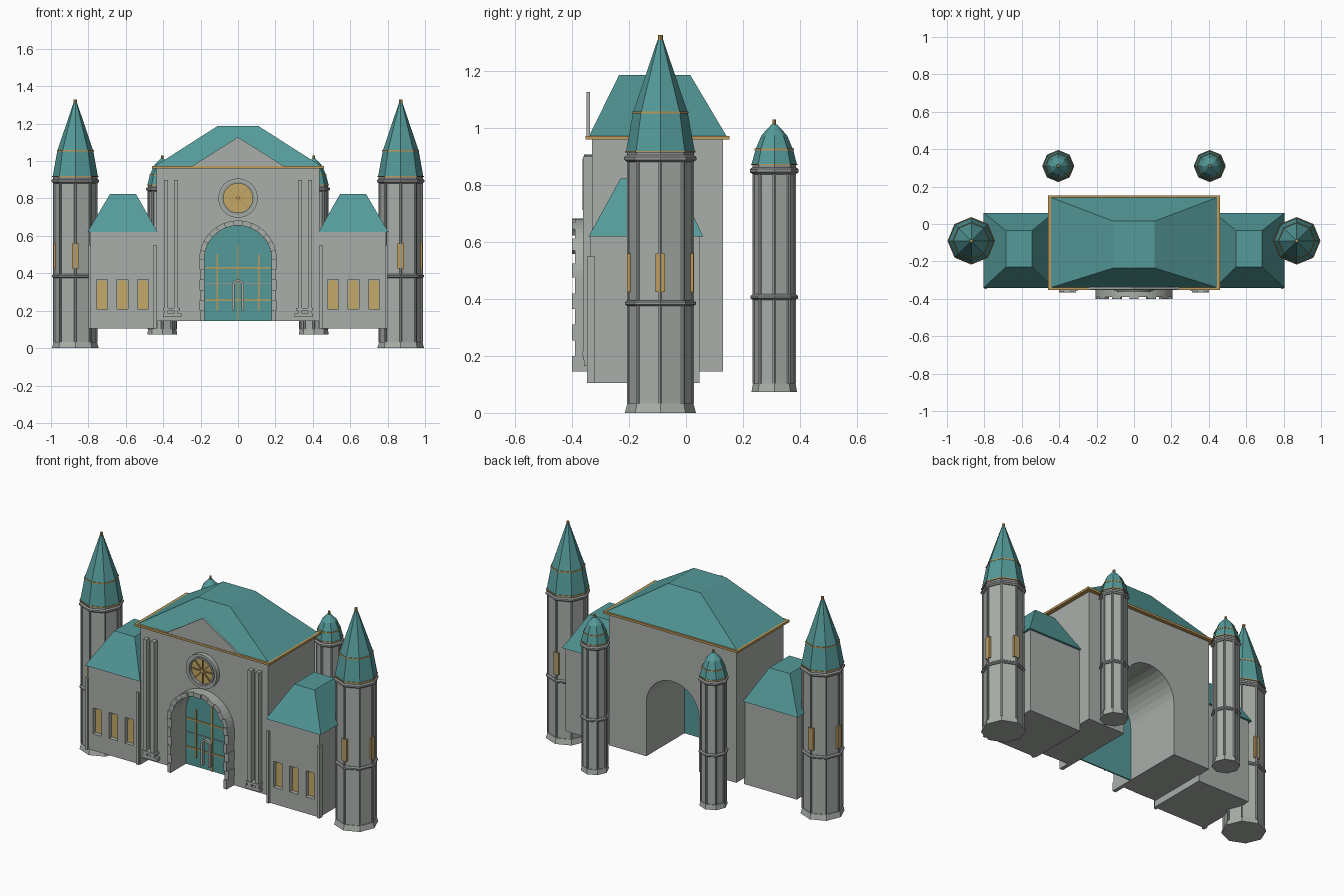
import bpy, bmesh, math
from math import sin, cos, pi

cube = bpy.data.objects.get("Cube")
if cube:
    bpy.data.objects.remove(cube, do_unlink=True)


def material(name, rgb):
    m = bpy.data.materials.new(name)
    m.use_nodes = True
    m.diffuse_color = (*rgb, 1)
    m.node_tree.nodes["Principled BSDF"].inputs["Base Color"].default_value = (*rgb, 1)
    return m


STONE = material("grey stone", (0.40, 0.43, 0.40))
TRIM = material("trim stone", (0.30, 0.32, 0.31))
TEAL = material("teal roof", (0.09, 0.32, 0.32))
GOLD = material("gold trim", (0.52, 0.33, 0.10))
GLASS = material("amber glass", (0.55, 0.40, 0.14))


def finish(name, bm, mat):
    bmesh.ops.recalc_face_normals(bm, faces=bm.faces)
    me = bpy.data.meshes.new(name)
    bm.to_mesh(me)
    bm.free()
    me.materials.append(mat)
    ob = bpy.data.objects.new(name, me)
    bpy.context.collection.objects.link(ob)
    return ob


def loft(name, rings, mat):
    """Skin a stack of equal-length loops and cap both ends."""
    bm = bmesh.new()
    loops = [[bm.verts.new(p) for p in ring] for ring in rings]
    n = len(loops[0])
    for a, b in zip(loops, loops[1:]):
        for i in range(n):
            j = (i + 1) % n
            bm.faces.new((a[i], a[j], b[j], b[i]))
    bm.faces.new(loops[0])
    bm.faces.new(loops[-1])
    return finish(name, bm, mat)


def prism(name, pts, y0, y1, mat):
    """Extrude an outline in the xz plane along y."""
    return loft(name, [[(x, y, z) for x, z in pts] for y in (y0, y1)], mat)


def rect(x0, x1, y0, y1, z):
    return [(x0, y0, z), (x1, y0, z), (x1, y1, z), (x0, y1, z)]


def box(name, x0, x1, y0, y1, z0, z1, mat):
    return loft(name, [rect(x0, x1, y0, y1, z0), rect(x0, x1, y0, y1, z1)], mat)


def lathe(name, cx, cy, profile, mat, n=8):
    return loft(name, [[(cx + r * cos(2 * pi * i / n), cy + r * sin(2 * pi * i / n), z)
                        for i in range(n)] for r, z in profile], mat)


def arch(cx, r, z0, zs, n=16):
    """Round-headed outline from the left foot over to the right foot."""
    head = [(cx - r * cos(pi * i / n), zs + r * sin(pi * i / n)) for i in range(n + 1)]
    return [(cx - r, z0)] + head + [(cx + r, z0)]


def disc(name, r, z, y0, y1, mat, n=32):
    return prism(name, [(r * cos(2 * pi * i / n), z + r * sin(2 * pi * i / n))
                        for i in range(n)], y0, y1, mat)


def voussoir(name, r0, r1, a0, a1, zc, y0, y1, mat, cx=0):
    pts = [(cx + r * cos(a), zc + r * sin(a)) for r, a in
           ((r0, a0), (r1, a0), (r1, (a0 + a1) / 2), (r1, a1), (r0, a1), (r0, (a0 + a1) / 2))]
    return prism(name, pts, y0, y1, mat)


# Main hall with an open passage through it
BASE, SPRING, R = 0.145, 0.475, 0.18
prism("hall", [(-0.435, BASE), (-0.435, 0.96), (0.435, 0.96), (0.435, BASE)]
      + arch(0, R, BASE, SPRING)[::-1], -0.33, 0.13, STONE)
box("hall_cornice", -0.46, 0.46, -0.353, 0.153, 0.96, 0.973, GOLD)
loft("hall_roof", [rect(-0.445, 0.445, -0.34, 0.142, 0.973),
                   rect(-0.11, 0.11, -0.235, 0.015, 1.187)], TEAL)
prism("pediment", [(-0.245, 0.973), (0, 1.128), (0.245, 0.973)], -0.35, -0.338, STONE)

# Gate and its glazing bars
prism("gate", arch(0, R, BASE, SPRING), -0.25, -0.242, TEAL)
for z in (0.255, 0.43):
    box("gate_rail", -0.175, 0.175, -0.256, -0.25, z - 0.004, z + 0.004, GOLD)
for x, z0, z1 in ((-0.11, 0.2, 0.5), (0, BASE, 0.55), (0.11, 0.2, 0.5)):
    box("gate_bar", x - 0.004, x + 0.004, -0.256, -0.25, z0, z1, GOLD)
box("gate_seam", -0.175, 0.175, -0.254, -0.25, 0.344, 0.348, TRIM)
prism("gate_niche", arch(0, 0.032, 0.2, 0.335, 8)
      + arch(0, 0.02, 0.2, 0.335, 8)[::-1], -0.32, -0.30, STONE)

# Stone surround of the gate: voussoirs above, jamb blocks below
N = 13
for i in range(N):
    front = -0.40 if i % 2 == 0 else -0.39
    voussoir("arch_stone", R, 0.207, pi * i / N, pi * (i + 1) / N, SPRING, front, -0.33, STONE)
for s in (-1, 1):
    for i in range(6):
        z0 = BASE + i * 0.055
        front = -0.39 if i % 2 else -0.40
        x0, x1 = sorted((s * R, s * (0.207 if i % 2 else 0.203)))
        box("jamb_stone", x0, x1, front, -0.33, z0, z0 + 0.055, STONE)

# Rose window
for i in range(24):
    voussoir("rose_frame", 0.08, 0.105, pi * i / 12, pi * (i + 1) / 12, 0.802, -0.358, -0.33, STONE)
    voussoir("rose_inner_frame", 0.078, 0.09, pi * i / 12, pi * (i + 1) / 12, 0.802,
             -0.364, -0.33, TRIM)
disc("rose_glass", 0.08, 0.802, -0.342, -0.33, GLASS)
for i in range(4):
    a = pi * i / 4
    dx, dz = 0.078 * cos(a), 0.078 * sin(a)
    ox, oz = -0.003 * sin(a), 0.003 * cos(a)
    prism("rose_spoke", [(-dx - ox, 0.802 - dz - oz), (dx - ox, 0.802 + dz - oz),
                         (dx + ox, 0.802 + dz + oz), (-dx + ox, 0.802 - dz + oz)],
          -0.349, -0.342, GOLD)
disc("rose_hub", 0.01, 0.802, -0.352, -0.342, GOLD, 12)


def tower(label, cx, cy, r, z0, band, top, flare, foot):
    """Octagonal shaft with foot, corner ribs, middle band and head moulding."""
    lathe(label + "_foot", cx, cy, [(flare, z0), (r + 0.004, z0 + foot)], STONE)
    lathe(label + "_shaft", cx, cy, [(r, z0 + foot), (r, top)], STONE)
    for i in range(8):
        a = pi * i / 4
        lathe(label + "_rib", cx + r * cos(a), cy + r * sin(a),
              [(0.007, z0 + foot), (0.007, top)], TRIM, 6)
    lathe(label + "_band", cx, cy, [(r + 0.004, band - 0.01), (r + 0.013, band - 0.004),
                                    (r + 0.013, band + 0.004), (r + 0.004, band + 0.01)], TRIM)
    lathe(label + "_head", cx, cy, [(r + 0.004, top - 0.012), (r + 0.015, top - 0.004),
                                    (r + 0.015, top + 0.006), (r + 0.006, top + 0.012),
                                    (r + 0.006, top + 0.024)], TRIM)


for s in (-1, 1):
    # Wing with recessed round-headed windows
    x0, x1 = sorted((s * 0.43, s * 0.79))
    wing = box("wing", x0, x1, -0.335, 0.047, 0.105, 0.62, STONE)
    for k, wx in enumerate((0.507, 0.617, 0.727)):
        wx *= s
        cutter = box("window_cutter", wx - 0.029, wx + 0.029, -0.4, -0.305, 0.208, 0.368, STONE)
        cutter.hide_render = True
        cutter.hide_set(True)
        mod = wing.modifiers.new("window_recess", "BOOLEAN")
        mod.operation, mod.object, mod.solver = "DIFFERENCE", cutter, "EXACT"
        prism("wing_window", arch(wx, 0.027, 0.21, 0.338, 8), -0.313, -0.304, GLASS)
    for a, b in ((0.437, 0.452), (0.785, 0.8)):
        a, b = sorted((s * a, s * b))
        box("wing_pilaster", a, b, -0.348, -0.32, 0.105, 0.55, STONE)
    r0, r1 = sorted((s * 0.43, s * 0.805))
    t0, t1 = sorted((s * 0.545, s * 0.685))
    loft("wing_roof", [rect(r0, r1, -0.342, 0.06, 0.62),
                       rect(t0, t1, -0.23, -0.035, 0.823)], TEAL)

    # Paired pilasters on the hall front
    for a, b in ((0.32, 0.343), (0.373, 0.395)):
        a, b = sorted((s * a, s * b))
        box("hall_pilaster", a, b, -0.362, -0.33, 0.185, 0.9, STONE)
    a, b = sorted((s * 0.303, s * 0.4))
    box("pilaster_base", a, b, -0.358, -0.33, 0.165, 0.185, STONE)
    a, b = sorted((s * 0.31, s * 0.4))
    box("pilaster_step", a, b, -0.366, -0.33, 0.2, 0.215, STONE)

    # Tall outer tower
    cx, cy = s * 0.87, -0.09
    tower("tall_tower", cx, cy, 0.112, 0, 0.385, 0.893, 0.125, 0.033)
    for hx, hy in ((0.117, 0.017), (0.017, 0.117)):
        box("tower_slit", cx - hx, cx + hx, cy - hy, cy + hy, 0.425, 0.56, GOLD)
    lathe("tall_spire", cx, cy, [(0.121, 0.917), (0.096, 1.055), (0.01, 1.31)], TEAL)
    lathe("spire_eave", cx, cy, [(0.124, 0.914), (0.124, 0.92)], GOLD)
    lathe("spire_band", cx, cy, [(0.099, 1.051), (0.099, 1.058)], GOLD)
    lathe("spire_finial", cx, cy, [(0.008, 1.3), (0.009, 1.328)], GOLD)

    # Small rear tower
    cx, cy = s * 0.405, 0.31
    tower("small_tower", cx, cy, 0.071, 0.073, 0.407, 0.85, 0.08, 0.03)
    lathe("small_dome", cx, cy, [(0.08, 0.872), (0.066, 0.925), (0.045, 0.975), (0.01, 1.013)], TEAL)
    lathe("dome_eave", cx, cy, [(0.082, 0.87), (0.082, 0.875)], GOLD)
    lathe("dome_band", cx, cy, [(0.069, 0.922), (0.069, 0.928)], GOLD)
    lathe("dome_finial", cx, cy, [(0.007, 1.005), (0.007, 1.03)], GOLD)
